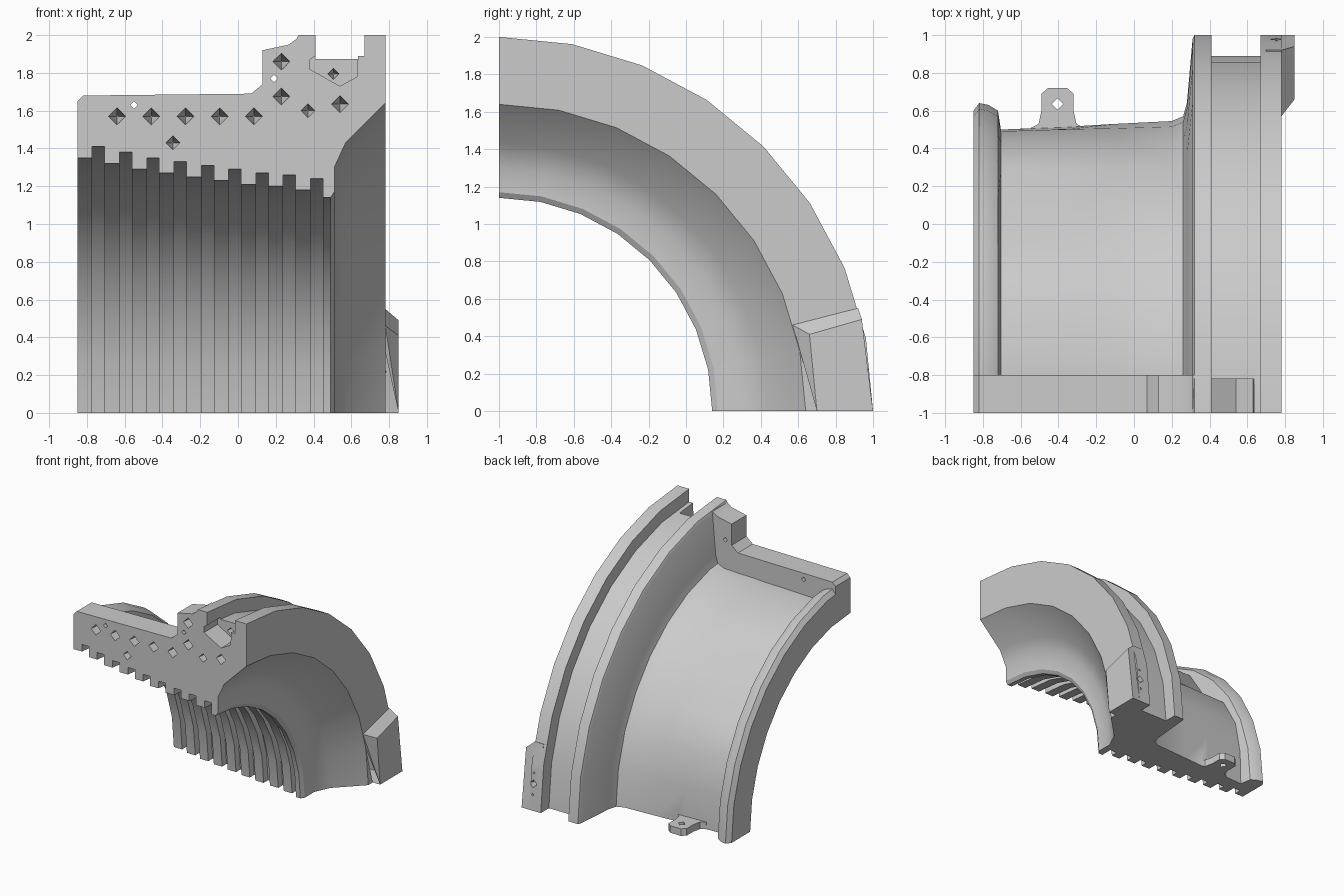
import bpy, bmesh
from math import sin, cos, pi, radians
from mathutils import Vector

if "Cube" in bpy.data.objects:
    bpy.data.objects.remove(bpy.data.objects["Cube"])

SEG = 8


def loft(name, loops):
    """Closed solid through a list of equal-length 3D loops, capped at both ends."""
    bm = bmesh.new()
    rings = [[bm.verts.new(p) for p in loop] for loop in loops]
    n = len(rings[0])
    for a, b in zip(rings, rings[1:]):
        for i in range(n):
            j = (i + 1) % n
            bm.faces.new((a[i], a[j], b[j], b[i]))
    bm.faces.new(rings[0])
    bm.faces.new(rings[-1][::-1])
    bmesh.ops.recalc_face_normals(bm, faces=bm.faces)
    me = bpy.data.meshes.new(name)
    bm.to_mesh(me)
    bm.free()
    ob = bpy.data.objects.new(name, me)
    bpy.context.collection.objects.link(ob)
    return ob


def combine(target, other, op):
    """Boolean that consumes the second object."""
    bpy.context.view_layer.objects.active = target
    m = target.modifiers.new("bool", 'BOOLEAN')
    m.operation, m.object, m.solver = op, other, 'EXACT'
    bpy.ops.object.modifier_apply(modifier=m.name)
    bpy.data.objects.remove(other, do_unlink=True)


def spike(pos, direction, r, depth, tip=0.0):
    """Four-sided hole cutter starting at pos and running along direction."""
    d = Vector(direction).normalized()
    side = d.orthogonal().normalized() if abs(d.x) > 0.9 else Vector((1, 0, 0))
    up = d.cross(side)
    loops = []
    for t, rad in ((-0.02, r), (0, r), (depth * 0.4, r * 0.8), (depth, max(tip, 0.004))):
        if tip:
            rad = r
        loops.append([Vector(pos) + d * t + (side * cos(k * pi / 2) + up * sin(k * pi / 2)) * rad
                      for k in range(4)])
    c = loft("hole_cutter", loops)
    c.hide_render = True
    return c


# Outer side of the cross-section (x, radius): rim, recessed barrel, two flanges, flared mouth
outer = [(-.85, 1.6), (-.82, 1.64), (-.77, 1.63), (-.72, 1.6), (-.705, 1.5), (-.35, 1.515),
         (-.1, 1.53), (.2, 1.545), (.26, 1.57), (.28, 1.64), (.31, 1.98), (.32, 2), (.41, 2),
         (.41, 1.89), (.67, 1.89), (.67, 2), (.78, 2), (.78, 1.64),
         (.57, 1.43), (.51, 1.3), (.51, 1.17), (.49, 1.14)]

# Bore grooves, stepping down towards the left rim
lands = [1.35, 1.32, 1.29, 1.27, 1.25, 1.23, 1.21, 1.20, 1.18, 1.14]
bore, x = [], -.85
for i, r in enumerate(lands[:-1]):
    g0 = -.772 + i * .1445
    g1 = g0 + .066
    top = r + .06
    bore += [(x, r), (g0, r), (g0, top), (g1, top)]
    x = g1
bore.append((x, lands[-1]))
profile = outer + bore[::-1]

# Stepped pads on the recessed barrel, fading out to the right
bump = [0, .02, .05, .05, -.04, .04, .05, .02, 0]
fade = {4: 1.0, 5: .8, 6: .3}
rings = []
for s in range(SEG + 1):
    a = pi / 2 * s / SEG
    ring = []
    for k, (px, r) in enumerate(profile):
        r += bump[s] * fade.get(k, 0)
        ring.append((px, -1 + r * sin(a), r * cos(a)))
    rings.append(ring)
housing = loft("quarter_ring_housing", rings)

# Joint plate with raised block at the front split
plate = [(-.85, 1.44), (-.85, 1.65), (-.82, 1.68), (.07, 1.69), (.13, 1.74), (.13, 1.92),
         (.27, 1.95), (.31, 1.98), (.34, 1.98), (.34, 1.44)]
combine(housing, loft("joint_plate", [[(px, y, z) for px, z in plate] for y in (-1, -.8)]), 'UNION')

# Thickened end pad on the right flange near the floor
pad = [[(.70, .57, .46), (.70, .92, .55), (.70, 1, 0), (.70, .70, 0)],
       [(.78, .57, .46), (.78, .92, .55), (.78, 1, 0), (.78, .70, 0)],
       [(.85, .66, .41), (.85, .94, .49), (.85, 1, 0), (.85, .70, 0)]]
combine(housing, loft("end_pad", pad), 'UNION')

# Eyelet tab on the lower split
half = [(.14, .44), (.14, .51), (.10, .53), (.085, .60), (.085, .69), (.05, .72)]
ear = [(-.405 + px, y) for px, y in half] + [(-.405 - px, y) for px, y in half[::-1]]
combine(housing, loft("eyelet_tab", [[(px, y, z) for px, y in ear] for z in (0, .06)]), 'UNION')

# Notch in the flange groove at the front split
notch = [(.41, 2.1), (.41, 1.89), (.38, 1.87), (.38, 1.82), (.54, 1.73), (.63, 1.78), (.635, 1.89),
         (.635, 2.1)]
notch = notch[1:-1] + [(.635, 1.95), (.41, 1.95)]
combine(housing, loft("notch_cutter", [[(px, y, z) for px, z in notch] for y in (-1.05, -.82)]),
        'DIFFERENCE')

# Blind holes in the front split face
front = [(-.64 + i * .181, 1.57) for i in range(5)]
front += [(.23, 1.675), (.23, 1.86), (.54, 1.635)]
for px, z in front:
    combine(housing, spike((px, -1, z), (0, 1, 0), .045, .16), 'DIFFERENCE')
for px, z in [(.37, 1.6), (-.345, 1.43)]:
    combine(housing, spike((px, -1, z), (0, 1, 0), .037, .1), 'DIFFERENCE')
combine(housing, spike((.505, -.82, 1.795), (0, 1, 0), .03, .1), 'DIFFERENCE')

# Through holes in the plate and eyelet
for px, z in [(-.55, 1.63), (.19, 1.77)]:
    combine(housing, spike((px, -1, z), (0, 1, 0), .02, .3, .02), 'DIFFERENCE')
combine(housing, spike((-.405, .635, -.02), (0, 0, 1), .03, .2, .03), 'DIFFERENCE')

# Radial holes in the outside of the end pad
for z, r in [(.22, .035), (.31, .012), (.13, .012)]:
    combine(housing, spike((.755, .99, z), (0, -1, -.1), r, .1), 'DIFFERENCE')

# Smooth shading with sharp machined edges
bpy.ops.object.select_all(action='DESELECT')
housing.select_set(True)
bpy.context.view_layer.objects.active = housing
bpy.ops.object.shade_smooth_by_angle(angle=radians(32))
